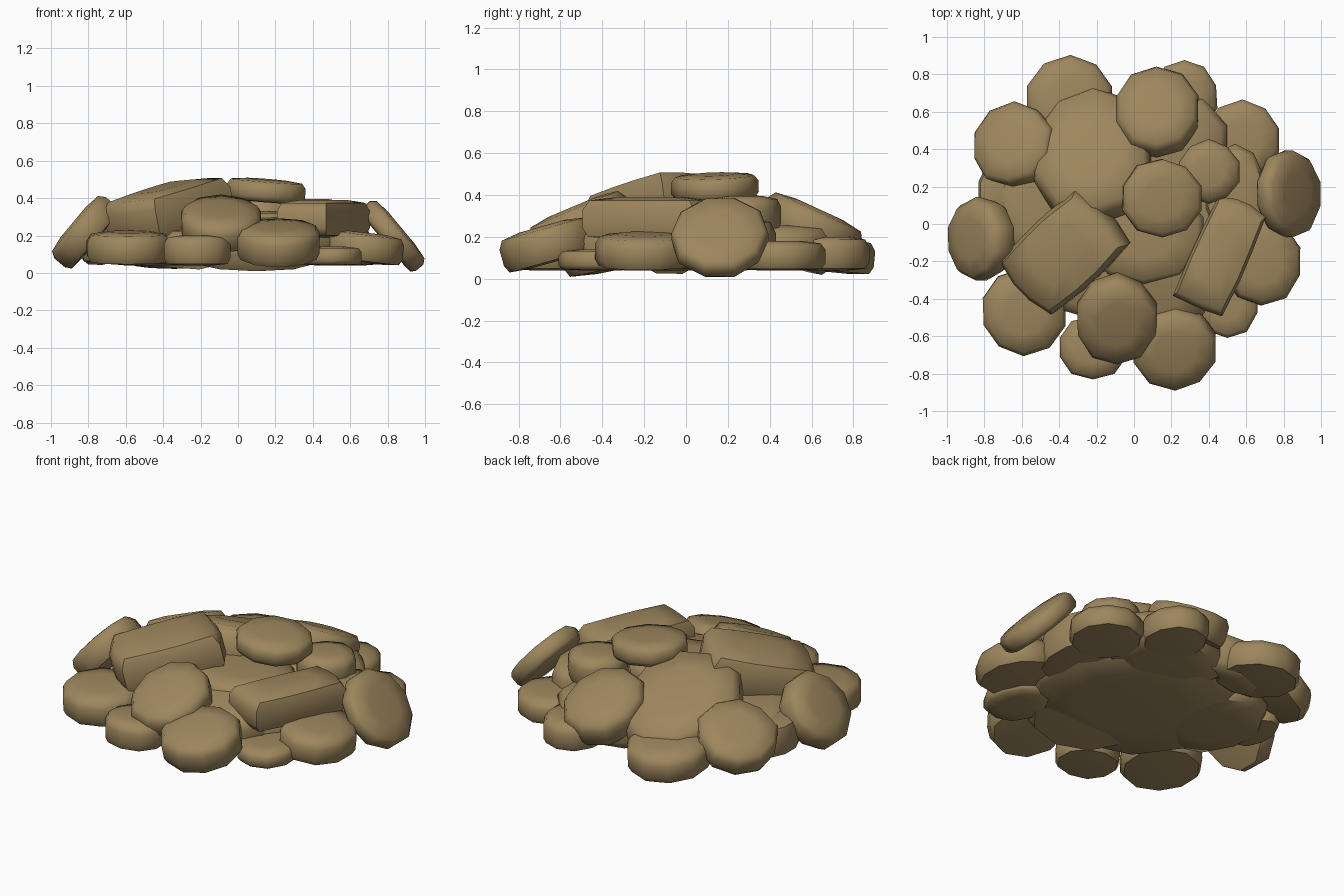
import bpy, bmesh, random
from math import cos, sin, tau, radians
from mathutils import Matrix, Vector

cube = bpy.data.objects.get("Cube")
if cube:
    bpy.data.objects.remove(cube)
random.seed(4)

tan = bpy.data.materials.new("tan_stone")
tan.use_nodes = True
colour = (0.34, 0.24, 0.11, 1)
tan.diffuse_color = colour
tan.node_tree.nodes["Principled BSDF"].inputs["Base Color"].default_value = colour

# Cross-section of a pebble: (radius factor, height factor)
PROFILE = [(0.5, -0.5), (0.92, -0.45), (1, -0.25), (1, 0.2), (0.9, 0.42), (0.5, 0.5)]


def stone(name, centre, size, slope=(0, 0), turn=0, sides=10, square=0):
    """Flat many-sided pebble; slope is its rise along x and y."""
    bm = bmesh.new()
    wobble = [random.uniform(0.97, 1.03) for _ in range(sides)]
    rings = []
    for radius, height in PROFILE:
        ring = []
        for i, w in enumerate(wobble):
            a = tau * (i + 0.5) / sides
            c, s = cos(a), sin(a)
            r = radius * w / max(abs(c), abs(s)) ** square
            ring.append(bm.verts.new((r * c * size[0], r * s * size[1], height * size[2])))
        rings.append(ring)
    for low, high in zip(rings, rings[1:]):
        for i in range(sides):
            j = (i + 1) % sides
            bm.faces.new((low[i], low[j], high[j], high[i]))
    bm.faces.new(rings[0][::-1])
    bm.faces.new(rings[-1])
    normal = Vector((-slope[0], -slope[1], 1)).normalized()
    tilt = Vector((0, 0, 1)).rotation_difference(normal).to_matrix().to_4x4()
    bm.transform(Matrix.Translation(centre) @ tilt @ Matrix.Rotation(radians(turn), 4, "Z"))
    for f in bm.faces:
        f.smooth = True
    mesh = bpy.data.meshes.new(name)
    bm.to_mesh(mesh)
    bm.free()
    mesh.materials.append(tan)
    obj = bpy.data.objects.new(name, mesh)
    bpy.context.collection.objects.link(obj)
    bpy.ops.object.select_all(action="DESELECT")
    obj.select_set(True)
    bpy.context.view_layer.objects.active = obj
    bpy.ops.object.shade_smooth_by_angle(angle=radians(55))


# Buried base stones
stone("base_middle_stone", (0, 0, 0.14), (0.62, 0.56, 0.2))
stone("base_front_stone", (0.1, -0.3, 0.17), (0.36, 0.3, 0.24), (0, 0.2))
stone("base_back_stone", (0.16, 0.44, 0.15), (0.36, 0.28, 0.21))
stone("base_right_stone", (-0.46, 0.1, 0.15), (0.3, 0.34, 0.22))
stone("base_right_small_stone", (-0.72, 0.17, 0.15), (0.12, 0.18, 0.19))
stone("base_left_stone", (0.54, 0.16, 0.17), (0.17, 0.27, 0.24))
stone("core_stone", (0.05, -0.05, 0.25), (0.34, 0.28, 0.16))

# Outer ring, clockwise from the back
stone("back_left_low_stone", (0.27, 0.68, 0.12), (0.18, 0.2, 0.16))
stone("left_back_stone", (0.58, 0.45, 0.11), (0.21, 0.21, 0.14))
stone("left_leaning_stone", (0.83, 0.16, 0.2), (0.235, 0.235, 0.12), (-1.2, 0))
stone("left_low_stone", (0.68, -0.2, 0.135), (0.22, 0.24, 0.16), (-0.12, 0))
stone("left_front_low_stone", (0.5, -0.41, 0.09), (0.17, 0.2, 0.1))
stone("front_left_stone", (0.22, -0.66, 0.165), (0.23, 0.23, 0.18), (0, 0.28))
stone("front_low_stone", (-0.22, -0.66, 0.12), (0.19, 0.17, 0.16))
stone("front_right_stone", (-0.59, -0.47, 0.135), (0.23, 0.23, 0.17), (0, 0.06))
stone("right_leaning_stone", (-0.82, -0.08, 0.22), (0.22, 0.22, 0.16), (1.2, 0))
stone("right_back_stone", (-0.64, 0.42, 0.2), (0.23, 0.23, 0.16), (0.4, -0.3))
stone("back_stone", (-0.34, 0.66, 0.12), (0.24, 0.24, 0.17), (0, -0.1))

# Upper layer
stone("front_upper_stone", (-0.09, -0.51, 0.265), (0.22, 0.25, 0.17), (0, 0.42))
stone("back_upper_stone", (0.12, 0.6, 0.25), (0.23, 0.25, 0.18), (0, -0.46))
stone("back_slope_stone", (-0.22, 0.36, 0.25), (0.33, 0.38, 0.24), (0.08, -0.4))
stone("left_long_stone", (0.46, -0.17, 0.29), (0.31, 0.15, 0.2), (0, 0), 66, 12, 0.8)
stone("left_upper_stone", (0.4, 0.28, 0.31), (0.17, 0.17, 0.17))
stone("right_long_stone", (-0.37, -0.15, 0.34), (0.31, 0.22, 0.25), (0.2, 0.12), 43, 12, 0.75)
stone("top_stone", (0.15, 0.14, 0.44), (0.22, 0.21, 0.12), (-0.08, 0.03))
